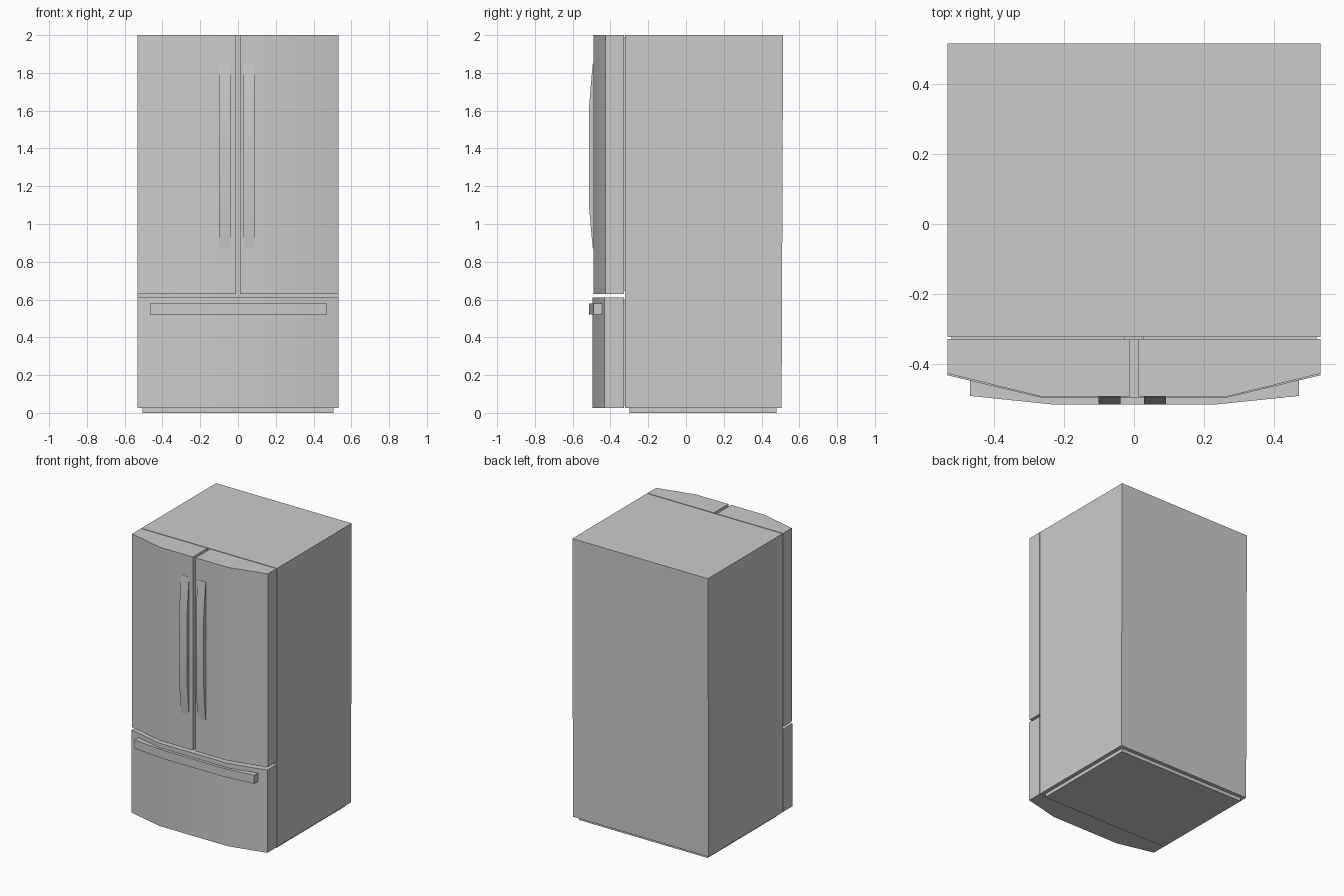
import bpy, bmesh
from mathutils import Vector

if "Cube" in bpy.data.objects:
    bpy.data.objects.remove(bpy.data.objects["Cube"])


def prism(name, pts, lo, hi, axis):
    """Extrude a 2D outline: axis 'z' takes (x, y) points, axis 'x' takes (y, z)."""
    def place(p, t):
        return Vector((p[0], p[1], t)) if axis == 'z' else Vector((t, p[0], p[1]))
    bm = bmesh.new()
    face = bm.faces.new([bm.verts.new(place(p, lo)) for p in pts])
    res = bmesh.ops.extrude_face_region(bm, geom=[face])
    verts = [v for v in res['geom'] if isinstance(v, bmesh.types.BMVert)]
    bmesh.ops.translate(bm, verts=verts, vec=place((0, 0), hi - lo))
    bmesh.ops.recalc_face_normals(bm, faces=bm.faces)
    mesh = bpy.data.meshes.new(name)
    bm.to_mesh(mesh)
    bm.free()
    obj = bpy.data.objects.new(name, mesh)
    bpy.context.collection.objects.link(obj)
    return obj


def rect(x0, y0, x1, y1):
    return [(x0, y0), (x1, y0), (x1, y1), (x0, y1)]


HALF, BACK = 0.532, -0.328
smooth = []

# Cabinet, very slightly tapered at the back, and its recessed plinth
prism("cabinet", [(-0.322, 0.025), (0.506, 0.025), (0.514, 2), (-0.322, 2)], -HALF, HALF, 'x')
prism("plinth", rect(-0.505, -0.30, 0.505, 0.48), 0, 0.03, 'z')

# Door seals joining the doors and drawer to the cabinet
for name, x0, x1, z0, z1 in (("left_seal", -0.52, -0.025, 0.645, 1.99),
                             ("right_seal", 0.025, 0.52, 0.645, 1.99),
                             ("drawer_seal", -0.52, 0.52, 0.04, 0.60)):
    prism(name, rect(x0, -0.333, x1, -0.317), z0, z1, 'z')

# Bowed upper doors, with a narrow gap between them
for name, s in (("left_door", -1), ("right_door", 1)):
    outline = [(s * 0.011, BACK), (s * 0.011, -0.491), (s * 0.268, -0.491),
               (s * HALF, -0.426), (s * HALF, BACK)]
    smooth.append(prism(name, outline, 0.63, 2, 'z'))

# Bowed freezer drawer across the full width
smooth.append(prism("freezer_drawer",
                    [(-HALF, BACK), (-HALF, -0.431), (-0.268, -0.494),
                     (0.268, -0.494), (HALF, -0.431), (HALF, BACK)], 0.025, 0.612, 'z'))

# Upright door handles with an arched front
arch = [(-0.48, 0.87), (-0.493, 0.87), (-0.501, 0.95), (-0.514, 1.10),
        (-0.514, 1.61), (-0.501, 1.77), (-0.493, 1.85), (-0.48, 1.85)]
for name, x in (("left_handle", -0.07), ("right_handle", 0.06)):
    smooth.append(prism(name, arch, x - 0.031, x + 0.031, 'x'))

# Wide drawer handle following the bow
smooth.append(prism("drawer_handle",
                    [(-0.467, -0.443), (-0.467, -0.490), (-0.235, -0.514), (0.235, -0.514),
                     (0.47, -0.490), (0.47, -0.443), (0.265, -0.49), (-0.265, -0.49)],
                    0.52, 0.58, 'z'))

# Soft shading on the curved fronts
for obj in smooth:
    bpy.ops.object.select_all(action='DESELECT')
    obj.select_set(True)
    bpy.context.view_layer.objects.active = obj
    bpy.ops.object.shade_smooth_by_angle()
